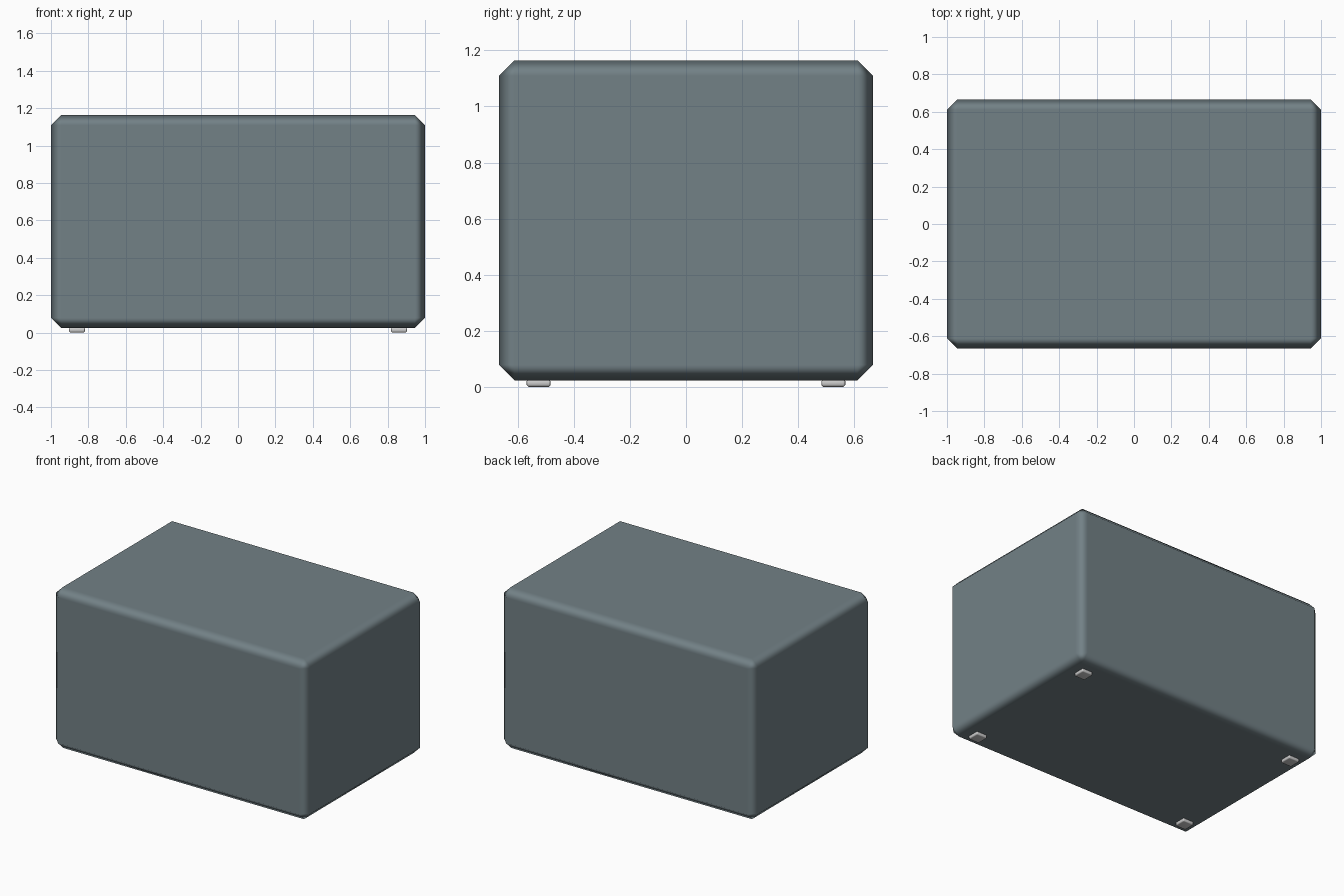
import bpy

if "Cube" in bpy.data.objects:
    bpy.data.objects.remove(bpy.data.objects["Cube"])


def material(name, rgb):
    m = bpy.data.materials.new(name)
    m.diffuse_color = (*rgb, 1)
    m.use_nodes = True
    m.node_tree.nodes["Principled BSDF"].inputs["Base Color"].default_value = m.diffuse_color
    return m


def bevelled_box(name, centre, size, bevel, mat=None):
    bpy.ops.mesh.primitive_cube_add(size=1, location=centre)
    ob = bpy.context.object
    ob.name = name
    ob.scale = size
    bpy.ops.object.transform_apply(location=False, rotation=False, scale=True)
    mod = ob.modifiers.new("Bevel", 'BEVEL')
    mod.width = bevel
    mod.segments = 1
    mod.limit_method = 'NONE'
    bpy.ops.object.shade_smooth()
    # keep the large faces flat, blending only across the chamfers
    ob.modifiers.new("Weighted normals", 'WEIGHTED_NORMAL').weight = 100
    if mat:
        ob.data.materials.append(mat)
    return ob


shell = material("slate", (0.17, 0.22, 0.24))

# main casing with chamfered edges
bevelled_box("casing", (0, 0, 0.594), (2.0, 1.332, 1.14), 0.055, shell)

# four small feet under the corners
for sx, side in ((-1, "left"), (1, "right")):
    for sy, end in ((-1, "front"), (1, "back")):
        bevelled_box(f"foot_{end}_{side}", (sx * 0.861, sy * 0.525, 0.014),
                     (0.085, 0.085, 0.028), 0.007)
